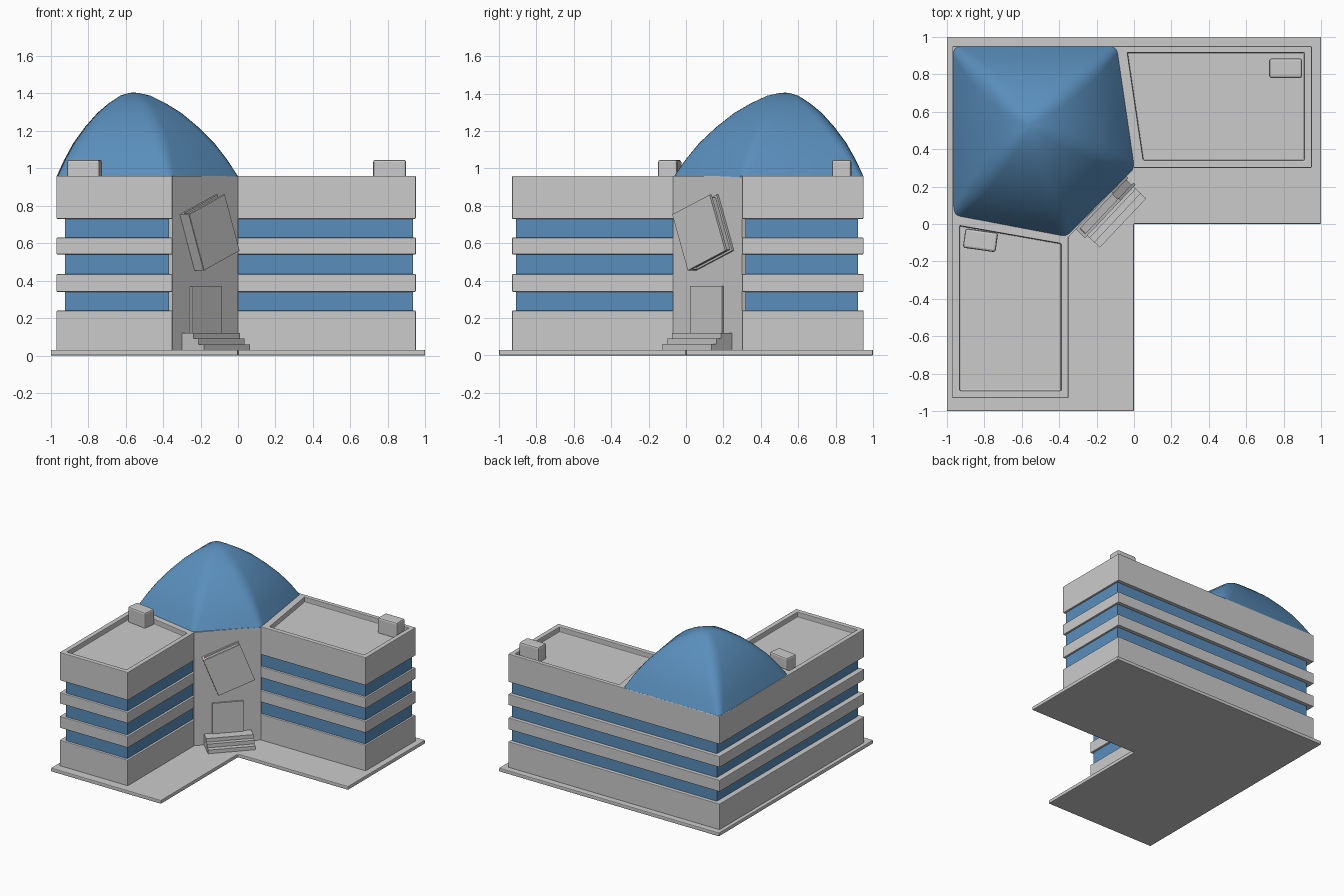
import bpy, bmesh
from math import atan2, radians
from mathutils import Matrix, Vector

if "Cube" in bpy.data.objects:
    bpy.data.objects.remove(bpy.data.objects["Cube"])

blue = bpy.data.materials.new("blue_glass")
blue.diffuse_color = (0.10, 0.27, 0.50, 1)
blue.use_nodes = True
blue.node_tree.nodes["Principled BSDF"].inputs["Base Color"].default_value = blue.diffuse_color


def finish(name, bm, mat=None, bevel=0.0):
    bmesh.ops.recalc_face_normals(bm, faces=bm.faces)
    me = bpy.data.meshes.new(name)
    bm.to_mesh(me)
    bm.free()
    ob = bpy.data.objects.new(name, me)
    bpy.context.collection.objects.link(ob)
    if mat:
        me.materials.append(mat)
    if bevel:
        add_bevel(ob, bevel)
    return ob


def add_bevel(ob, width):
    m = ob.modifiers.new("soft_edges", 'BEVEL')
    m.width, m.segments, m.limit_method = width, 2, 'ANGLE'


def prism(name, pts, z0, z1, mat=None, bevel=0.0):
    bm = bmesh.new()
    f = bm.faces.new([bm.verts.new((x, y, z0)) for x, y in pts])
    ext = bmesh.ops.extrude_face_region(bm, geom=[f])
    top = [v for v in ext["geom"] if isinstance(v, bmesh.types.BMVert)]
    bmesh.ops.translate(bm, verts=top, vec=(0, 0, z1 - z0))
    return finish(name, bm, mat, bevel)


def box(name, lo, hi, matrix=Matrix(), bevel=0.0):
    lo, hi = Vector(lo), Vector(hi)
    bm = bmesh.new()
    bmesh.ops.create_cube(bm, size=1)
    bmesh.ops.scale(bm, vec=hi - lo, verts=bm.verts)
    bmesh.ops.translate(bm, vec=(lo + hi) / 2, verts=bm.verts)
    ob = finish(name, bm, None, bevel)
    ob.matrix_world = matrix
    return ob


# L-shaped ground slab
prism("base_slab", [(-1, -1), (0, -1), (0, 0), (1, 0), (1, 1), (-1, 1)], 0, 0.03, bevel=0.006)

# Wall bands and the recessed glass behind them
walls = [(-0.97, -0.93), (-0.35, -0.93), (-0.35, -0.06), (-0.01, 0.30),
         (0.95, 0.30), (0.95, 0.95), (-0.97, 0.95)]
glass = [(-0.925, -0.91), (-0.368, -0.91), (-0.368, -0.05), (-0.02, 0.318),
         (0.935, 0.318), (0.935, 0.92), (-0.925, 0.92)]
prism("window_glass", glass, 0.2, 0.76, blue)
for i, (z0, z1) in enumerate([(0.02, 0.24), (0.34, 0.435), (0.54, 0.63)]):
    prism(f"wall_band_{i + 1}", walls, z0, z1, bevel=0.005)
top_band = prism("roof_band", walls, 0.73, 0.96)

# Sunken flat roofs on both wings
recesses = [[(-0.93, -0.01), (-0.93, -0.89), (-0.39, -0.89), (-0.39, -0.105)],
            [(-0.035, 0.915), (0.05, 0.34), (0.91, 0.34), (0.91, 0.915)]]
for i, pts in enumerate(recesses):
    cutter = prism(f"roof_cutter_{i + 1}", pts, 0.92, 1.1)
    cutter.hide_render = True
    cutter.hide_set(True)
    m = top_band.modifiers.new("roof_recess", 'BOOLEAN')
    m.operation, m.solver, m.object = 'DIFFERENCE', 'EXACT', cutter
    bpy.context.view_layer.objects.active = top_band
    bpy.ops.object.modifier_apply(modifier=m.name)
    bpy.data.objects.remove(cutter)
add_bevel(top_band, 0.005)

# Corner entrance wall
prism("entrance_wall", [(-0.35, -0.07), (0.0, 0.30), (-0.10, 0.50), (-0.55, 0.05)], 0.02, 0.96)

# Rooftop units
for name, x, y, rot in (("roof_unit_left", -0.82, -0.087, -8), ("roof_unit_right", 0.81, 0.832, 0)):
    mat = Matrix.Translation((x, y, 0)) @ Matrix.Rotation(radians(rot), 4, 'Z')
    box(name, (-0.088, -0.052, 0.91), (0.088, 0.052, 1.045), mat, 0.012)

# Five-sided glass dome, corners rounding off towards the top
base = [Vector(p) for p in ((-0.97, 0.95), (-0.965, 0.045), (-0.36, -0.07), (0.005, 0.30), (-0.09, 0.95))]
apex = Vector((-0.56, 0.53))
profile = [(1, 0.955, 0.05), (0.9, 1.045, 0.08), (0.78, 1.135, 0.12), (0.63, 1.22, 0.16),
           (0.47, 1.295, 0.2), (0.32, 1.347, 0.26), (0.17, 1.388, 0.33), (0.06, 1.402, 0.4)]
bm = bmesh.new()
rings = []
for s, z, f in profile:
    ring = []
    for i, p in enumerate(base):
        a = p.lerp(base[i - 1], f)
        b = p.lerp(base[(i + 1) % 5], f)
        for k in range(5):
            t = k / 4
            q = a * (1 - t) ** 2 + p * 2 * t * (1 - t) + b * t * t
            q = apex.lerp(q, s)
            ring.append(bm.verts.new((q.x, q.y, z)))
    rings.append(ring)
n = len(rings[0])
for r0, r1 in zip(rings, rings[1:]):
    for i in range(n):
        j = (i + 1) % n
        bm.faces.new((r0[i], r0[j], r1[j], r1[i]))
tip = bm.verts.new((apex.x, apex.y, 1.405))
for i in range(n):
    bm.faces.new((rings[-1][i], rings[-1][(i + 1) % n], tip))
bm.faces.new(rings[0])
dome = finish("glass_dome", bm, blue)
bpy.ops.object.select_all(action='DESELECT')
dome.select_set(True)
bpy.context.view_layer.objects.active = dome
bpy.ops.object.shade_smooth_by_angle(angle=radians(40))

# Entrance frame: local x runs along the wall, local -y points outwards
entry = Matrix.Translation((-0.175, 0.115, 0)) @ Matrix.Rotation(atan2(0.37, 0.35), 4, 'Z')
for i, (out, top) in enumerate([(0.16, 0.06), (0.12, 0.09), (0.085, 0.12)]):
    box(f"step_{i + 1}", (-0.18, -out, 0.02), (0.18, 0.02, top), entry)
box("door", (-0.117, -0.012, 0.11), (0.117, 0.02, 0.37), entry)

# Tilted wall emblem shaped like a closed book
tilt = entry @ Matrix.Translation((0, 0, 0.657)) @ Matrix.Rotation(radians(-21), 4, 'Y')
box("book_front_cover", (-0.147, -0.068, -0.16), (0.147, -0.052, 0.16), tilt)
box("book_pages", (-0.14, -0.053, -0.15), (0.135, -0.013, 0.15), tilt)
box("book_back_cover", (-0.147, -0.014, -0.16), (0.147, 0.01, 0.16), tilt)
box("book_spine", (-0.15, -0.066, -0.16), (-0.132, 0.0, 0.16), tilt)
